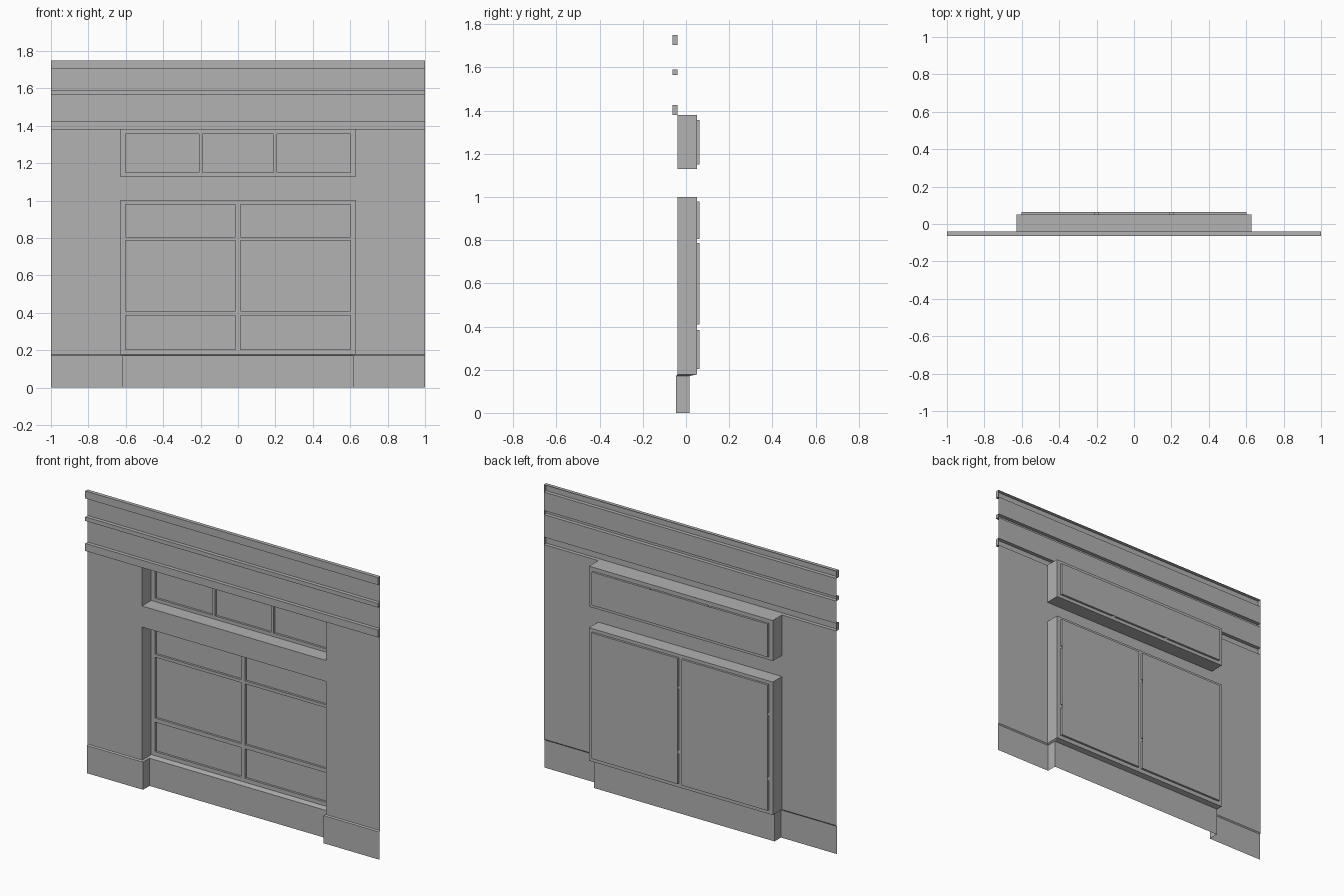
import bpy

cube = bpy.data.objects.get("Cube")
if cube:
    bpy.data.objects.remove(cube, do_unlink=True)

# Single stone-grey colour
GREY = (0.445, 0.445, 0.445, 1.0)
mat = bpy.data.materials.new("plain_grey")
mat.use_nodes = True
mat.diffuse_color = GREY
bsdf = next(n for n in mat.node_tree.nodes if n.type == "BSDF_PRINCIPLED")
bsdf.inputs["Base Color"].default_value = GREY

# Depths from front to back
TRIM, PLINTH, WALL, RECESS, FRAME, GLASS = -0.063, -0.046, -0.04, 0.017, 0.05, 0.063
SILL = 0.178
HALF = 0.628


def add_object(name, polygons):
    """Make an object from lists of corner points, sharing equal points."""
    index, faces = {}, []
    for poly in polygons:
        faces.append([index.setdefault(tuple(p), len(index)) for p in poly])
    mesh = bpy.data.meshes.new(name)
    mesh.from_pydata(list(index), [], faces)
    mesh.materials.append(mat)
    obj = bpy.data.objects.new(name, mesh)
    bpy.context.collection.objects.link(obj)
    return obj


def loft(rows):
    """Quads between successive rows of points."""
    return [(a[i], a[i + 1], b[i + 1], b[i])
            for a, b in zip(rows, rows[1:]) for i in range(len(a) - 1)]


def rect(x0, x1, z0, z1, y):
    return [(x0, y, z0), (x1, y, z0), (x1, y, z1), (x0, y, z1)]


def sheet(outer, holes, y):
    """Front-facing rectangle with rectangular holes left open."""
    areas = [outer] + holes
    xs = sorted({v for a in areas for v in a[:2]})
    zs = sorted({v for a in areas for v in a[2:]})
    cells = []
    for x0, x1 in zip(xs, xs[1:]):
        for z0, z1 in zip(zs, zs[1:]):
            cx, cz = (x0 + x1) / 2, (z0 + z1) / 2
            if not any(h[0] < cx < h[1] and h[2] < cz < h[3] for h in holes):
                cells.append(rect(x0, x1, z0, z1, y))
    return cells


def reveal(area, y0, y1, bottom=True):
    """Inner sides of a rectangular opening."""
    a, b = rect(*area, y0), rect(*area, y1)
    sides = loft([a + a[:1], b + b[:1]])
    return sides if bottom else sides[1:]


# Wall with two openings and gaps for the trim channels
lower = (-HALF, HALF, SILL, 1.0)
upper = (-HALF, HALF, 1.13, 1.38)
bands = {"lower_trim": (1.38, 1.426), "middle_trim": (1.565, 1.59), "top_trim": (1.704, 1.75)}
gaps = [(-1, 1, *band) for band in bands.values()]
add_object("wall", sheet((-1, 1, SILL, 1.75), [lower, upper] + gaps, WALL))

# Projecting trims, open behind and capped at the ends
for name, (z0, z1) in bands.items():
    profile = [(WALL, z0), (TRIM, z0), (TRIM, z1), (WALL, z1)]
    left, right = ([(x, y, z) for y, z in profile] for x in (-1, 1))
    add_object(name, loft(list(zip(left, right))) + [left, right[::-1]])


# Plinth set back under the window, with a sloping ledge and sill on top
def plinth_path(half, front, back, z):
    side = [(half, back, z), (half, front, z), (1, front, z)]
    return [(-x, y, z) for x, y, z in side[::-1]] + side


add_object("plinth_and_sill", loft([
    plinth_path(0.617, PLINTH, RECESS, 0),
    plinth_path(0.617, PLINTH, RECESS, 0.171),
    plinth_path(HALF, WALL, FRAME, SILL)]))

# Deep window openings
add_object("lower_window_reveal", reveal(lower, WALL, FRAME, bottom=False))
add_object("upper_window_reveal", reveal(upper, WALL, FRAME))

# Window frames with recessed panes
lower_cols = [(-0.602, -0.013), (0.013, 0.602)]
lower_rows = [(0.203, 0.385), (0.41, 0.786), (0.805, 0.98)]
upper_cols = [(-0.602, -0.209), (-0.191, 0.191), (0.209, 0.602)]
upper_rows = [(1.151, 1.356)]


def window(name, outer, cols, rows):
    panes = [(*c, *r) for c in cols for r in rows]
    faces = sheet(outer, panes, FRAME)
    for pane in panes:
        faces += reveal(pane, FRAME, GLASS)
    add_object(name, faces)


window("lower_window_frame", lower, lower_cols, lower_rows)
window("upper_window_frame", upper, upper_cols, upper_rows)

# Glass sheets behind the bars
for side, col in zip(("right", "left"), lower_cols):
    add_object(side + "_lower_glass", [rect(*col, lower_rows[0][0], lower_rows[-1][1], GLASS)])
add_object("upper_glass", [rect(upper_cols[0][0], upper_cols[-1][1], *upper_rows[0], GLASS)])
